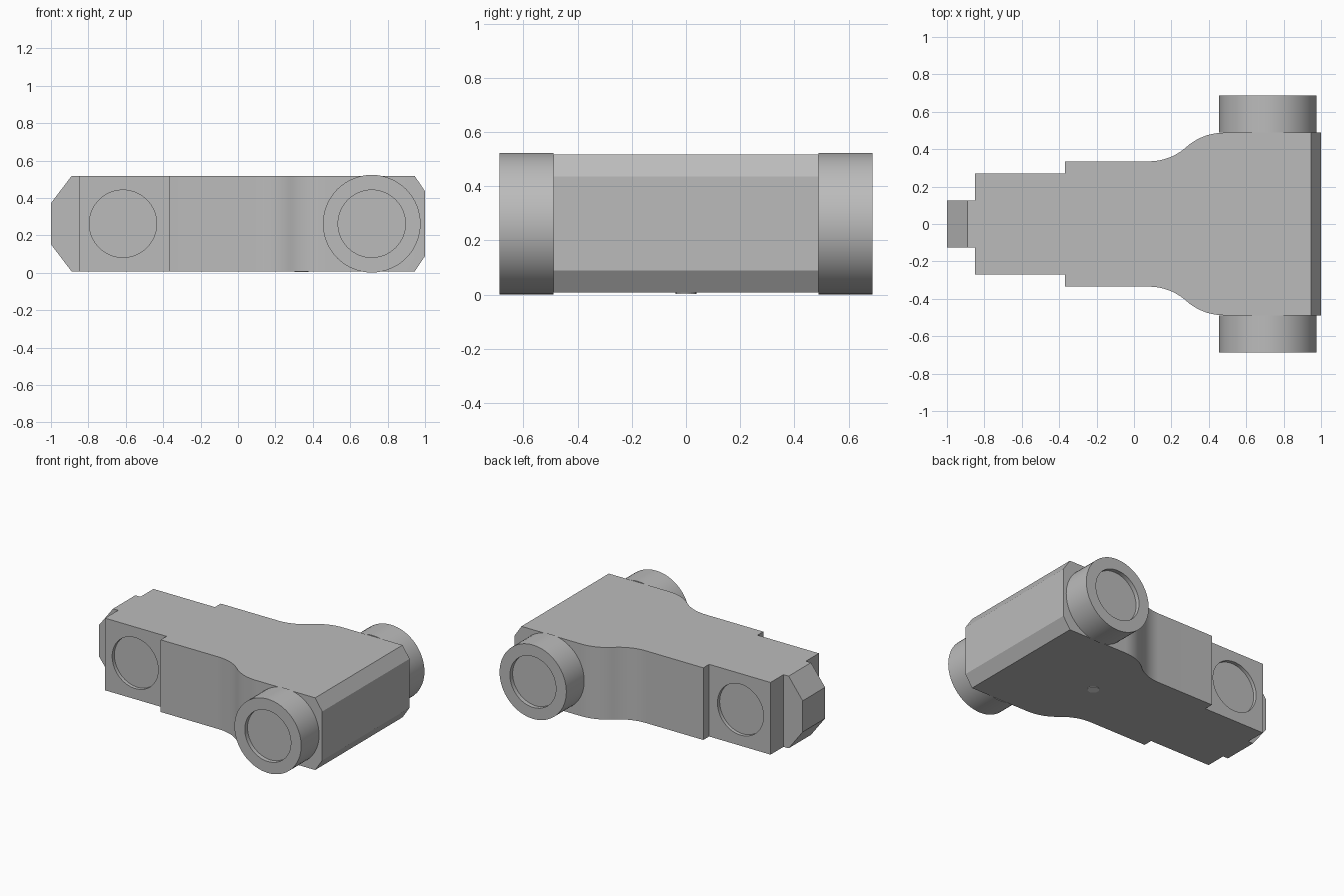
import bpy, bmesh, math
from mathutils import Matrix

cube = bpy.data.objects.get("Cube")
if cube:
    bpy.data.objects.remove(cube)

MID, HALF = 0.262, 0.255      # centre height and half thickness
RING_X, PAD_X, PORT_R = 0.715, -0.615, 0.18


def material(name, rgb):
    m = bpy.data.materials.new(name)
    m.use_nodes = True
    m.diffuse_color = (*rgb, 1)
    m.node_tree.nodes["Principled BSDF"].inputs["Base Color"].default_value = (*rgb, 1)
    return m


grey = material("plain grey", (0.5, 0.5, 0.5))
white = material("pale plug", (0.9, 0.9, 0.9))


def finish(bm, name, mat=grey):
    bmesh.ops.recalc_face_normals(bm, faces=bm.faces)
    mesh = bpy.data.meshes.new(name)
    bm.to_mesh(mesh)
    bm.free()
    mesh.materials.append(mat)
    ob = bpy.data.objects.new(name, mesh)
    bpy.context.collection.objects.link(ob)
    return ob


def prism(points, offset):
    """Extrude a closed outline along an offset."""
    bm = bmesh.new()
    face = bm.faces.new([bm.verts.new(p) for p in points])
    new = bmesh.ops.extrude_face_region(bm, geom=[face])["geom"]
    bmesh.ops.translate(bm, vec=offset, verts=[v for v in new if isinstance(v, bmesh.types.BMVert)])
    return bm


def cylinder_y(name, x, y, radius, depth):
    bm = bmesh.new()
    place = Matrix.Translation((x, y, MID)) @ Matrix.Rotation(math.pi / 2, 4, "X")
    bmesh.ops.create_cone(bm, cap_ends=True, segments=64, radius1=radius,
                          radius2=radius, depth=depth, matrix=place)
    return finish(bm, name)


def cut(target, cutter):
    mod = target.modifiers.new("recess", "BOOLEAN")
    mod.operation, mod.solver, mod.object = "DIFFERENCE", "EXACT", cutter
    bpy.context.view_layer.objects.active = target
    bpy.ops.object.modifier_apply(modifier=mod.name)
    bpy.data.objects.remove(cutter)


def smooth(ob):
    bpy.ops.object.select_all(action="DESELECT")
    ob.select_set(True)
    bpy.context.view_layer.objects.active = ob
    bpy.ops.object.shade_smooth_by_angle(angle=math.radians(30))


# Stepped body outline with an S-shaped shoulder made of two equal arcs
x0, x1, y0, y1 = 0.08, 0.48, 0.335, 0.488
run, rise = (x1 - x0) / 2, (y1 - y0) / 2
sweep = 2 * math.atan(rise / run)
arc_r = run / math.sin(sweep)
steps = 10
side = [(-0.85, 0.27), (-0.37, 0.27), (-0.37, y0)]
side += [(x0 + arc_r * math.sin(sweep * i / steps),
          y0 + arc_r * (1 - math.cos(sweep * i / steps))) for i in range(steps + 1)]
side += [(x1 - arc_r * math.sin(sweep * i / steps),
          y1 - arc_r * (1 - math.cos(sweep * i / steps))) for i in range(steps - 1, -1, -1)]
side.append((1, y1))
outline = side + [(x, -y) for x, y in reversed(side)]
bm = prism([(x, y, MID - HALF) for x, y in outline], (0, 0, 2 * HALF))

# Bevel the wide end above and below
for s in (-1, 1):
    geom = bm.verts[:] + bm.edges[:] + bm.faces[:]
    bmesh.ops.bisect_plane(bm, geom=geom, plane_co=(1, 0, MID + s * 0.173),
                           plane_no=(0.082, 0, s * 0.055), clear_outer=True)
    bmesh.ops.holes_fill(bm, edges=[e for e in bm.edges if e.is_boundary], sides=0)
body = finish(bm, "body")

# Shallow round recesses on the narrow sides
for s in (-1, 1):
    cut(body, cylinder_y("pad_cutter", PAD_X, s * 0.27, PORT_R, 0.05))
smooth(body)

# Tapered tongue at the narrow end
taper = [(-0.84, HALF), (-0.89, HALF), (-1, 0.11)]
profile = taper + [(x, -z) for x, z in reversed(taper)]
finish(prism([(x, -0.125, MID + z) for x, z in profile], (0, 0.25, 0)), "tongue")

# Recessed round bosses on both sides of the wide end
for s, label in ((-1, "right"), (1, "left")):
    boss = cylinder_y(label + "_boss", RING_X, s * 0.588, 0.261, 0.2)
    cut(boss, cylinder_y("boss_cutter", RING_X, s * 0.688, PORT_R, 0.06))
    smooth(boss)

# Small plug under the body
bm = bmesh.new()
bmesh.ops.create_cone(bm, cap_ends=True, segments=24, radius1=0.038, radius2=0.038, depth=0.008,
                      matrix=Matrix.Translation((0.34, 0, MID - HALF)))
finish(bm, "bottom_plug", white)
